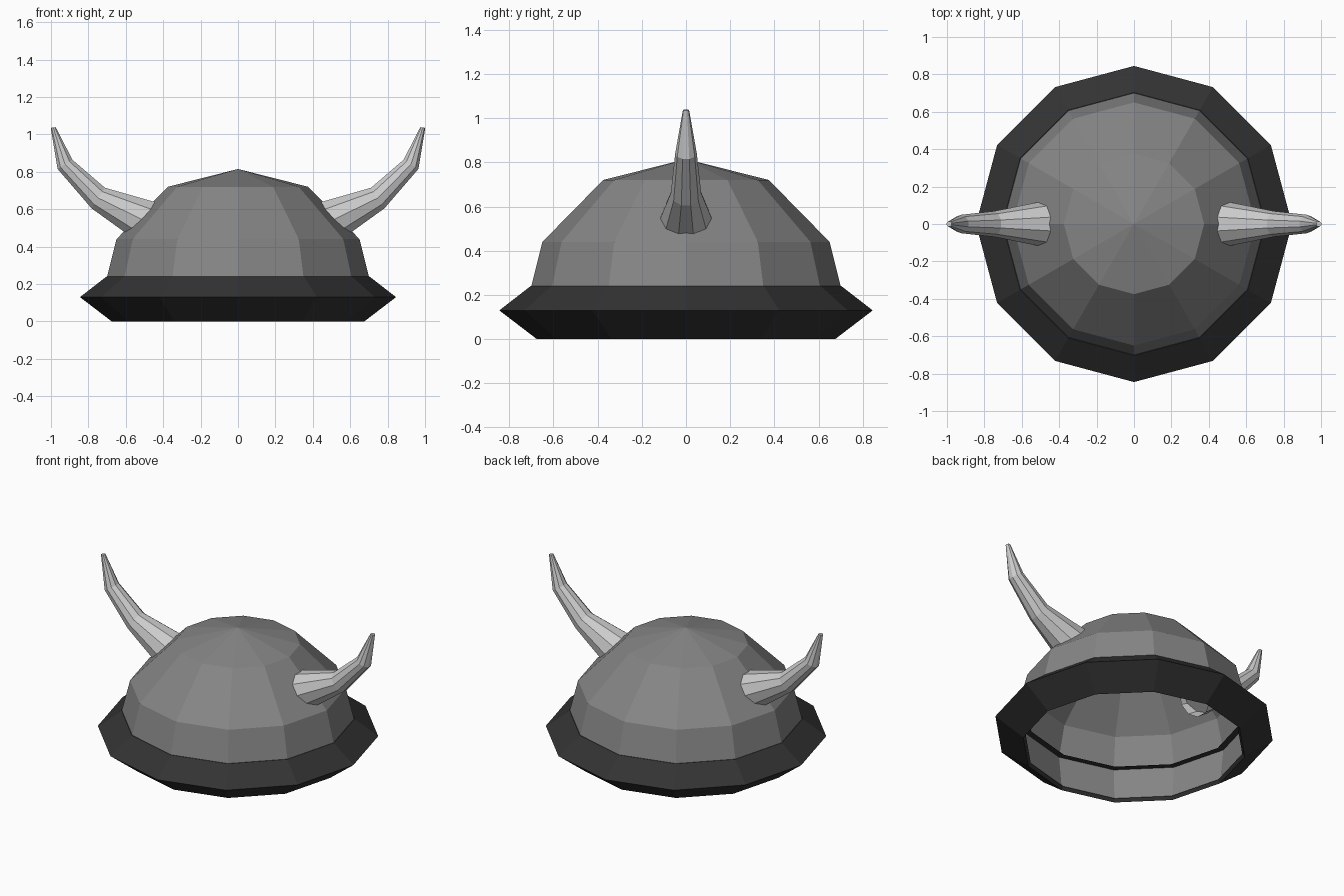
import bpy, bmesh, math
from mathutils import Vector

if "Cube" in bpy.data.objects:
    bpy.data.objects.remove(bpy.data.objects["Cube"])


def material(name, v):
    m = bpy.data.materials.new(name)
    m.diffuse_color = (v, v, v, 1)
    m.use_nodes = True
    m.node_tree.nodes["Principled BSDF"].inputs["Base Color"].default_value = m.diffuse_color
    return m


steel = material("steel", 0.235)
dark = material("dark_iron", 0.033)
bone = material("bone", 0.8)


def finish(name, bm, mat):
    bmesh.ops.recalc_face_normals(bm, faces=bm.faces)
    me = bpy.data.meshes.new(name)
    bm.to_mesh(me)
    bm.free()
    me.materials.append(mat)
    ob = bpy.data.objects.new(name, me)
    bpy.context.collection.objects.link(ob)
    return ob


def skin(bm, rings):
    """Join consecutive rings of vertices with faces."""
    n = len(rings[0])
    for p, q in zip(rings, rings[1:]):
        for i in range(n):
            j = (i + 1) % n
            bm.faces.new(list(dict.fromkeys((p[i], p[j], q[j], q[i]))))


def lathe(name, profile, mat, sides=12):
    """Revolve (r, z) points; radius 0 becomes a pole."""
    bm = bmesh.new()
    rings = []
    for r, z in profile:
        if r == 0:
            rings.append([bm.verts.new((0, 0, z))] * sides)
        else:
            rings.append([bm.verts.new((r * math.cos(a), r * math.sin(a), z))
                          for a in (math.tau * i / sides for i in range(sides))])
    skin(bm, rings)
    return finish(name, bm, mat)


# Dome: thin shell whose skirt runs down inside the brim
lathe("dome", [(0, 0.815), (0.375, 0.72), (0.65, 0.44), (0.70, 0.24), (0.675, 0.01)], steel)

# Brim: pointed band whose edges lap over the inside of the shell
lathe("brim", [(0.66, 0.02), (0.675, 0), (0.845, 0.13), (0.703, 0.24), (0.655, 0.237)], dark)


# Horns: open ten-sided tapering rings along a bent path
def horn(name, side, sides=10):
    # x, z, radius, direction of the ring's normal in degrees above horizontal
    stations = [(0.475, 0.527, 0.124, 28), (0.7475, 0.66, 0.069, 33),
                (0.925, 0.84, 0.049, 58), (0.988, 1.037, 0.014, 82)]
    bm = bmesh.new()
    rings = []
    for x, z, r, deg in stations:
        t = math.radians(deg)
        up = Vector((-math.sin(t), 0, math.cos(t)))
        ring = []
        for i in range(sides):
            a = math.tau * i / sides
            p = Vector((x, 0, z)) + r * (math.cos(a) * Vector((0, 1, 0)) + math.sin(a) * up)
            ring.append(bm.verts.new((side * p.x, p.y, p.z)))
        rings.append(ring)
    skin(bm, rings)
    bm.faces.new(rings[-1])
    finish(name, bm, bone)


horn("horn_right", 1)
horn("horn_left", -1)
